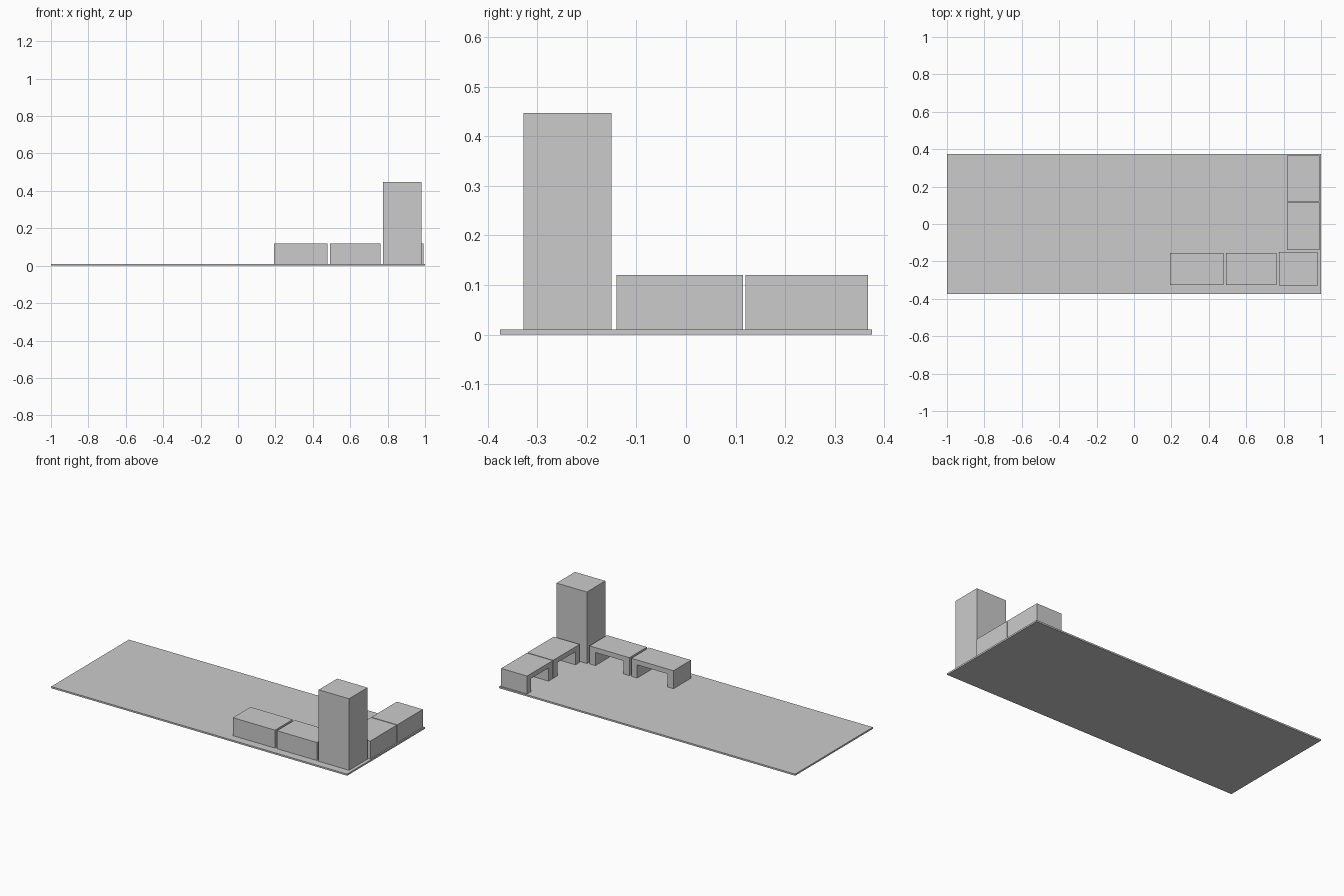
import bpy, bmesh

if "Cube" in bpy.data.objects:
    bpy.data.objects.remove(bpy.data.objects["Cube"])


def box(name, x, y, z):
    """Box from (min, max) ranges."""
    bm = bmesh.new()
    bmesh.ops.create_cube(bm, size=1)
    for v in bm.verts:
        v.co = [r[0] if c < 0 else r[1] for c, r in zip(v.co, (x, y, z))]
    me = bpy.data.meshes.new(name)
    bm.to_mesh(me)
    bm.free()
    ob = bpy.data.objects.new(name, me)
    bpy.context.collection.objects.link(ob)
    return ob


LEG, PANEL = 0.04, 0.02
FLOOR, KNEE, TOP = 0.01, 0.09, 0.12


def desk(name, x, y, opens):
    """Desk with a knee hole opening to the back (+y) or the left (-x)."""
    body = box(name, x, y, (FLOOR, TOP))
    if opens == "back":
        hx, hy = (x[0] + LEG, x[1] - LEG), (y[0] + PANEL, y[1] + 0.05)
    else:
        hx, hy = (x[0] - 0.05, x[1] - PANEL), (y[0] + LEG, y[1] - LEG)
    hole = box(name + "_knee_hole", hx, hy, (FLOOR - 0.05, KNEE))
    hole.hide_render = True
    hole.hide_set(True)
    mod = body.modifiers.new("knee_hole", "BOOLEAN")
    mod.operation = "DIFFERENCE"
    mod.solver = "EXACT"
    mod.object = hole


# Floor slab
box("floor", (-1, 1), (-0.375, 0.375), (0, FLOOR))

# Tall cabinet in the corner
box("tall_cabinet", (0.775, 0.98), (-0.328, -0.15), (FLOOR, 0.447))

# Desks along the front
for i, x in enumerate([(0.193, 0.478), (0.491, 0.761)]):
    desk(f"front_desk_{i + 1}", x, (-0.325, -0.155), "back")

# Desks along the right side
for i, y in enumerate([(-0.14, 0.115), (0.12, 0.367)]):
    desk(f"side_desk_{i + 1}", (0.817, 0.992), y, "left")
